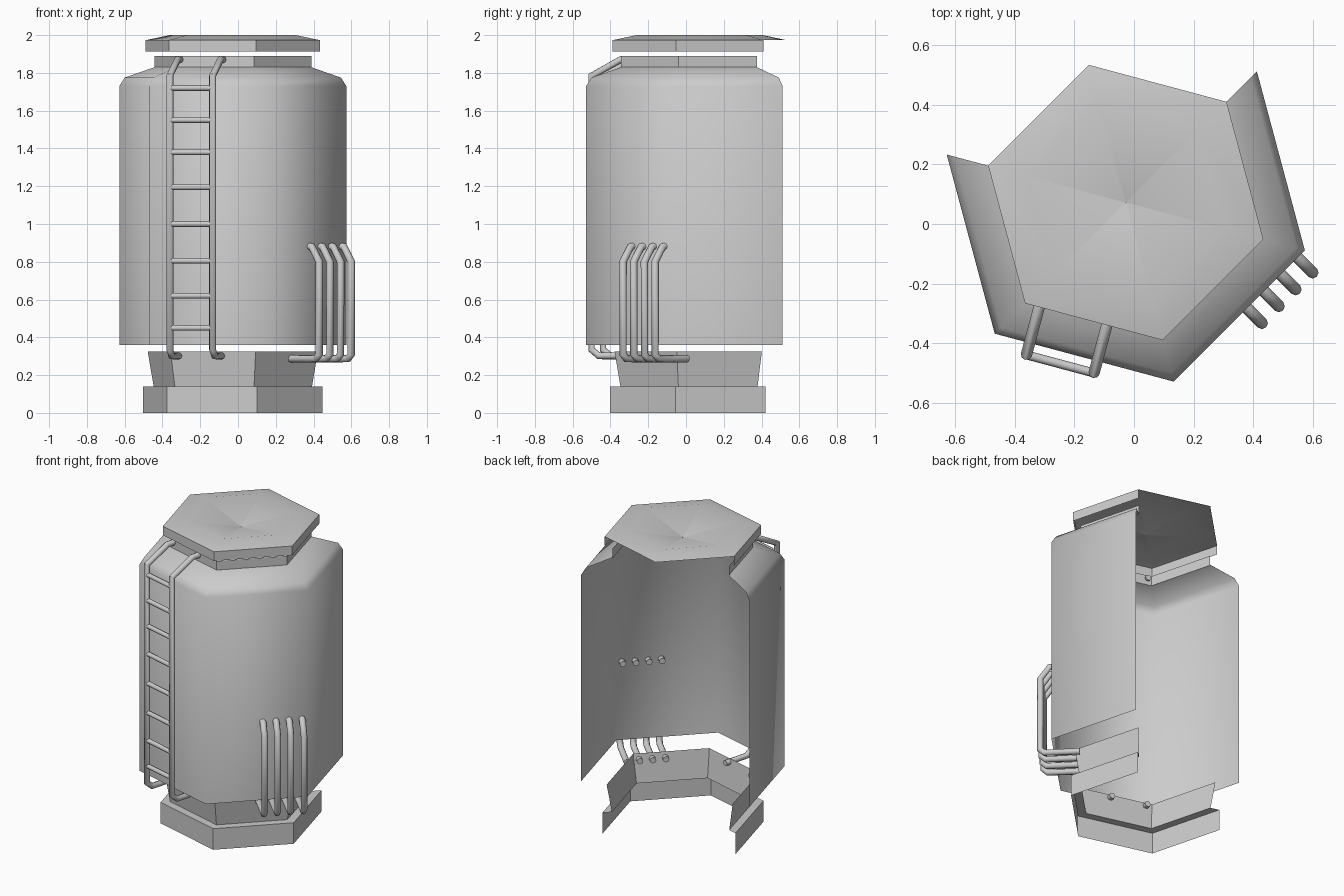
import bpy
from math import sin, cos, radians
from mathutils import Vector

if "Cube" in bpy.data.objects:
    bpy.data.objects.remove(bpy.data.objects["Cube"])

CENTRE = Vector((-0.0275, 0.072, 0))
WALL_ANGLES = [165, 225, 285, 345, 405]      # four walls, open at the back
LID_ANGLES = [165, 225, 285, 345, 405, 465]  # full hexagon

grey = bpy.data.materials.new("plain grey")
grey.use_nodes = True
grey.diffuse_color = (0.6, 0.6, 0.6, 1)
grey.node_tree.nodes["Principled BSDF"].inputs["Base Color"].default_value = (0.6, 0.6, 0.6, 1)


def finish(obj, angle):
    bpy.ops.object.select_all(action='DESELECT')
    obj.select_set(True)
    bpy.context.view_layer.objects.active = obj
    bpy.ops.object.shade_smooth_by_angle(angle=radians(angle))


def shell(name, profile, angles, closed=False, smooth=30):
    """Sweep a (radius, height) profile around the hexagon corners."""
    verts = [CENTRE + Vector((r * cos(radians(a)), r * sin(radians(a)), z))
             for r, z in profile for a in angles]
    n = len(angles)
    faces = []
    for ring in range(len(profile) - 1):
        for i in range(n if closed else n - 1):
            j = (i + 1) % n
            low, high = ring * n, (ring + 1) * n
            faces.append((low + i, low + j, high + j, high + i))
    mesh = bpy.data.meshes.new(name)
    mesh.from_pydata(verts, [], faces)
    mesh.materials.append(grey)
    obj = bpy.data.objects.new(name, mesh)
    bpy.context.collection.objects.link(obj)
    finish(obj, smooth)
    return obj


def tube(name, facing, points, radius):
    """Round bar through (outward, sideways, height) points on one wall."""
    a = radians(facing)
    out, side = Vector((cos(a), sin(a), 0)), Vector((-sin(a), cos(a), 0))
    curve = bpy.data.curves.new(name, 'CURVE')
    curve.dimensions = '3D'
    curve.bevel_depth = radius
    curve.bevel_resolution = 2
    curve.use_fill_caps = True
    spline = curve.splines.new('POLY')
    spline.points.add(len(points) - 1)
    for p, (o, s, z) in zip(spline.points, points):
        p.co = (*(CENTRE + out * o + side * s + Vector((0, 0, z))), 1)
    curve.materials.append(grey)
    obj = bpy.data.objects.new(name, curve)
    bpy.context.collection.objects.link(obj)
    bpy.ops.object.select_all(action='DESELECT')
    obj.select_set(True)
    bpy.context.view_layer.objects.active = obj
    bpy.ops.object.convert(target='MESH')
    finish(bpy.context.object, 50)


# Base plinth with its ledge, and the flared collar above it
shell("base_plinth", [(0.492, 0), (0.492, 0.14), (0.434, 0.14)], WALL_ANGLES)
shell("base_collar", [(0.434, 0.14), (0.466, 0.325)], WALL_ANGLES)

# Tank wall with rounded shoulder, and the neck
shell("tank_wall", [(0.622, 0.36), (0.622, 1.73), (0.593, 1.775), (0.43, 1.83)],
      WALL_ANGLES, smooth=65)
shell("tank_neck", [(0.43, 1.825), (0.43, 1.89)], WALL_ANGLES)

# Lid rim and dished lid top
shell("lid_rim", [(0.478, 1.912), (0.478, 1.973)], WALL_ANGLES)
shell("lid_top", [(0.478, 1.973), (0.345, 2.0), (0.001, 1.93)], LID_ANGLES, closed=True)

# Ladder
RAILS = (-0.19, 0.045)
for label, s in zip(("left", "right"), RAILS):
    path = [(0.36, 1.87), (0.42, 1.87), (0.58, 1.785),
            (0.58, 0.335), (0.54, 0.302), (0.37, 0.302)]
    tube("ladder_rail_" + label, 255, [(o, s, z) for o, z in path], 0.019)
for i, z in enumerate((1.72, 1.55, 1.38, 1.195, 1.0, 0.805, 0.62, 0.45)):
    tube(f"ladder_rung_{i + 1}", 255, [(0.58, s, z) for s in RAILS], 0.015)

# Row of four side pipes
for i in range(4):
    path = [(0.5, 0.88), (0.555, 0.88), (0.61, 0.8),
            (0.61, 0.31), (0.585, 0.287), (0.37, 0.287)]
    tube(f"side_pipe_{i + 1}", 315, [(o, 0.037 + 0.08 * i, z) for o, z in path], 0.02)
